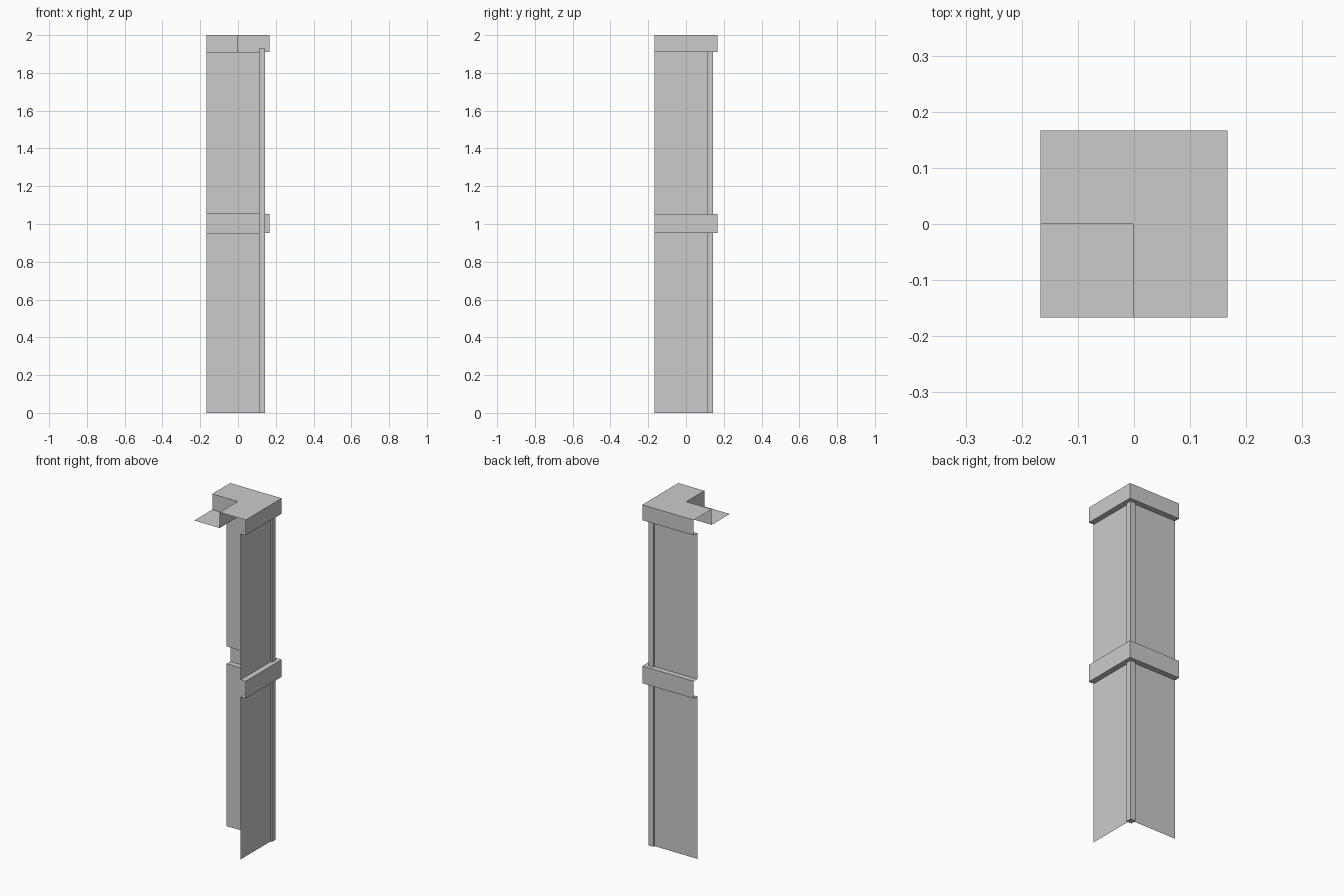
import bpy, bmesh

if "Cube" in bpy.data.objects:
    bpy.data.objects.remove(bpy.data.objects["Cube"])

OUT, PANEL = 0.167, 0.134      # outer moulding plane, recessed panel plane
TAB_Z, TOP_Z = 1.908, 2.0


def add_object(name, faces):
    """Make one mesh object from polygons given as lists of points."""
    bm = bmesh.new()
    for pts in faces:
        bm.faces.new([bm.verts.new(p) for p in pts])
    bmesh.ops.remove_doubles(bm, verts=bm.verts, dist=1e-5)
    mesh = bpy.data.meshes.new(name)
    bm.to_mesh(mesh)
    bm.free()
    obj = bpy.data.objects.new(name, mesh)
    bpy.context.collection.objects.link(obj)
    return obj


# Corner wall: open moulding profile (offset, z) swept round the outer corner
profile = [(PANEL, 0), (PANEL, 0.953), (OUT, 0.953), (OUT, 1.054),
           (PANEL, 1.054), (PANEL, 1.91), (OUT, 1.91), (OUT, TOP_Z)]
wall = []
for (a, z0), (b, z1) in zip(profile, profile[1:]):
    wall.append([(a, -OUT, z0), (a, a, z0), (b, b, z1), (b, -OUT, z1)])
    wall.append([(a, a, z0), (-OUT, a, z0), (-OUT, b, z1), (b, b, z1)])
add_object("corner_wall", wall)

# Cap: L-shaped top, step down on the inner side, low floor tab
ix, iy = -0.002, 0.0
top = [
    [(ix, -OUT, TOP_Z), (OUT, -OUT, TOP_Z), (OUT, OUT, TOP_Z),
     (-OUT, OUT, TOP_Z), (-OUT, iy, TOP_Z), (ix, iy, TOP_Z)],
    [(-OUT, iy, TAB_Z), (ix, iy, TAB_Z), (ix, iy, TOP_Z), (-OUT, iy, TOP_Z)],
    [(ix, iy, TAB_Z), (ix, -OUT, TAB_Z), (ix, -OUT, TOP_Z), (ix, iy, TOP_Z)],
    [(-OUT, -OUT, TAB_Z), (ix, -OUT, TAB_Z), (ix, iy, TAB_Z), (-OUT, iy, TAB_Z)],
]
add_object("wall_top", top)

# Square corner post
lo, hi, height = 0.11, 0.144, 1.93
bpy.ops.mesh.primitive_cube_add(size=1, location=((lo + hi) / 2, (lo + hi) / 2, height / 2))
post = bpy.context.object
post.name = "corner_post"
post.scale = (hi - lo, hi - lo, height)
